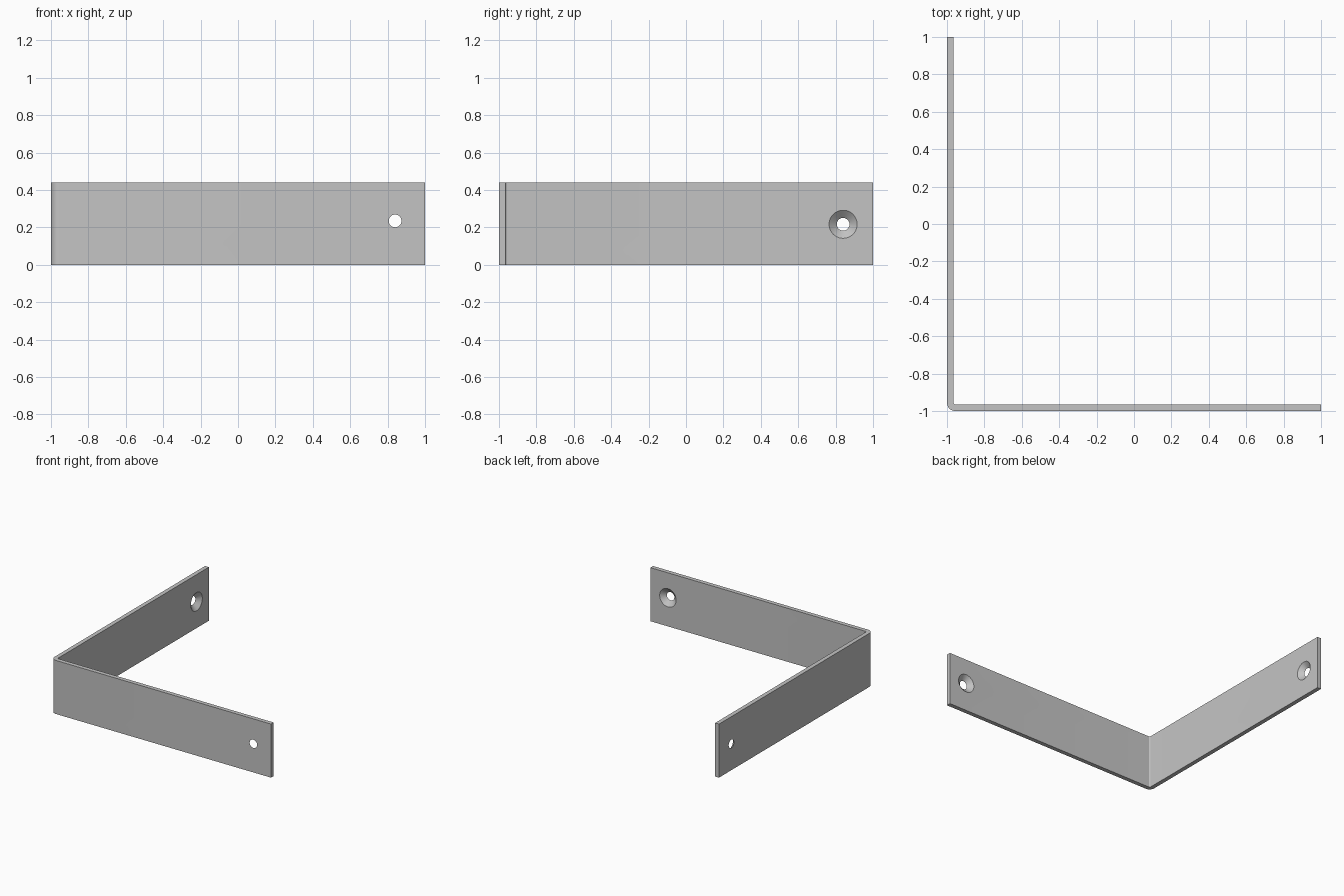
import bpy
import bmesh
from math import cos, sin, pi
from mathutils import Matrix, Vector

WIDTH, THICK, INNER_R = 0.44, 0.035, 0.01
OUTER_R = INNER_R + THICK
HOLE_R, SINK_R = 0.034, 0.075
BEND = OUTER_R - 1            # centre of the bend in x and y
STEPS = 10

if "Cube" in bpy.data.objects:
    bpy.data.objects.remove(bpy.data.objects["Cube"])

steel = bpy.data.materials.new("grey steel")
steel.use_nodes = True
steel.diffuse_color = (0.55, 0.55, 0.55, 1)
steel.node_tree.nodes["Principled BSDF"].inputs["Base Color"].default_value = (0.55, 0.55, 0.55, 1)


def make_object(name, bm):
    bmesh.ops.recalc_face_normals(bm, faces=bm.faces)
    mesh = bpy.data.meshes.new(name)
    bm.to_mesh(mesh)
    bm.free()
    mesh.materials.append(steel)
    obj = bpy.data.objects.new(name, mesh)
    bpy.context.collection.objects.link(obj)
    return obj


def arc(radius):
    angles = [pi + pi / 2 * i / STEPS for i in range(STEPS + 1)]
    return [(BEND + radius * cos(a), BEND + radius * sin(a)) for a in angles]


# Bent strip: L-shaped outline with a rounded bend, extruded upward
outline = [(-1, 1)] + arc(OUTER_R) + [(1, -1), (1, THICK - 1)]
outline += arc(INNER_R)[::-1] + [(THICK - 1, 1)]
bm = bmesh.new()
base = bm.faces.new([bm.verts.new((x, y, 0)) for x, y in outline])
top = bmesh.ops.extrude_face_region(bm, geom=[base])["geom"]
bmesh.ops.translate(bm, vec=(0, 0, WIDTH),
                    verts=[v for v in top if isinstance(v, bmesh.types.BMVert)])
bracket = make_object("corner_bracket", bm)


# Countersunk screw holes, wide on the inner side of each leg
def cut_hole(name, position, direction):
    over = 0.01
    spread = (SINK_R - HOLE_R) / THICK * over
    bm = bmesh.new()
    bmesh.ops.create_cone(bm, cap_ends=True, segments=48,
                          radius1=HOLE_R - spread, radius2=SINK_R + spread,
                          depth=THICK + 2 * over)
    turn = Vector((0, 0, 1)).rotation_difference(Vector(direction)).to_matrix().to_4x4()
    bm.transform(Matrix.Translation(position) @ turn)
    cutter = make_object(name, bm)
    cutter.hide_render = True
    mod = bracket.modifiers.new(name, "BOOLEAN")
    mod.operation = "DIFFERENCE"
    mod.solver = "EXACT"
    mod.object = cutter
    bpy.ops.object.modifier_apply(modifier=mod.name)
    bpy.data.objects.remove(cutter)


bpy.ops.object.select_all(action="DESELECT")
bpy.context.view_layer.objects.active = bracket
bracket.select_set(True)
middle = THICK / 2 - 1
cut_hole("front_hole", (0.84, middle, 0.235), (0, 1, 0))
cut_hole("side_hole", (middle, 0.84, 0.217), (1, 0, 0))

bpy.ops.object.shade_smooth_by_angle(angle=pi / 6)
